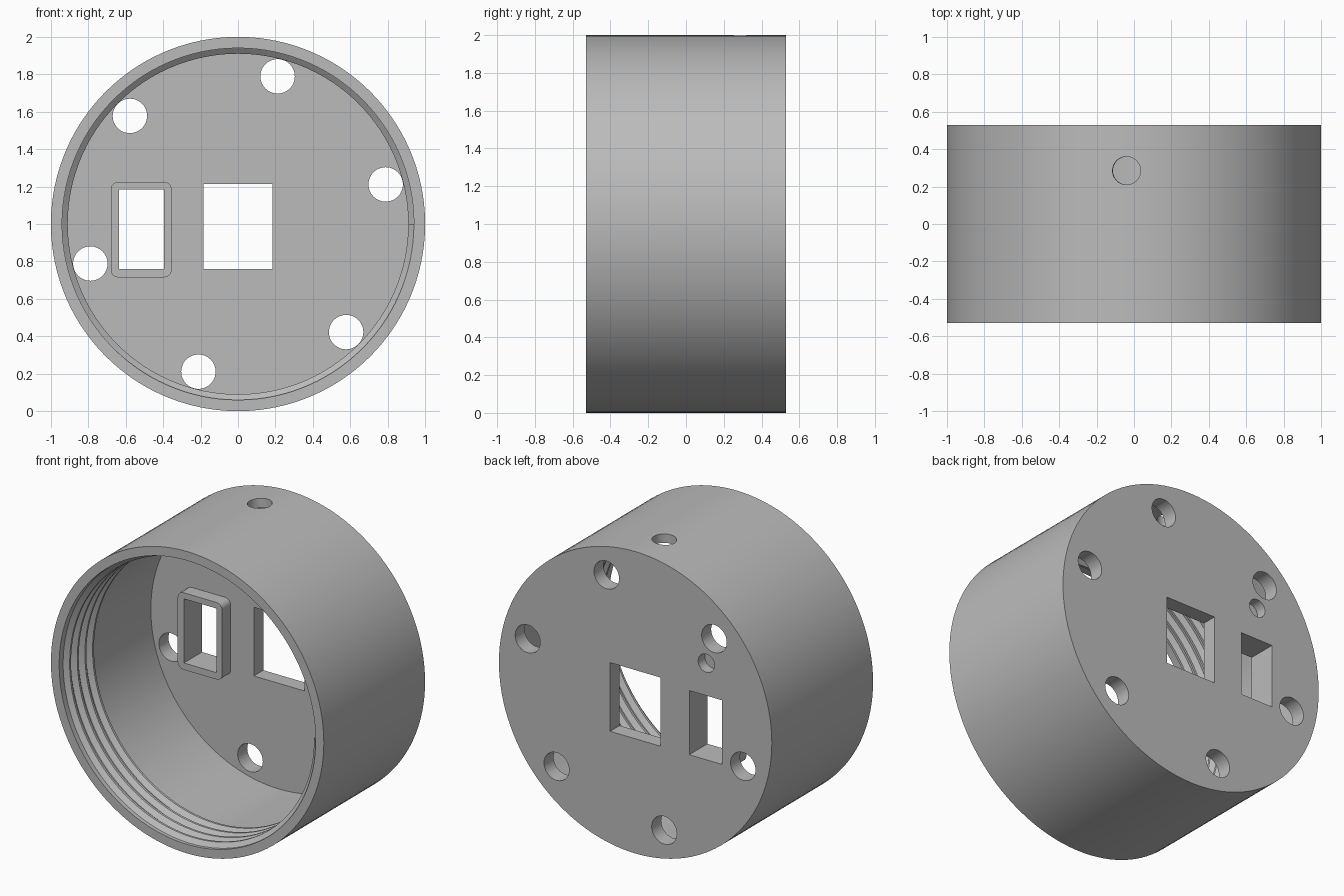
import bpy, bmesh, math
from mathutils import Matrix, Vector

cube = bpy.data.objects.get("Cube")
if cube:
    bpy.data.objects.remove(cube, do_unlink=True)

SEG = 120
FRONT, BACK, PLATE = -0.53, 0.53, 0.43   # depths of rim, back face and plate inner face
MID = 1.0                                # height of the axis
R_OUT, R_IN, R_CREST = 1.0, 0.94, 0.91

grey = bpy.data.materials.new("grey plastic")
grey.use_nodes = True
GREY = (0.5, 0.5, 0.5, 1)
grey.diffuse_color = GREY
grey.node_tree.nodes["Principled BSDF"].inputs["Base Color"].default_value = GREY


def add_object(name, bm):
    bmesh.ops.recalc_face_normals(bm, faces=bm.faces[:])
    mesh = bpy.data.meshes.new(name)
    bm.to_mesh(mesh)
    bm.free()
    mesh.materials.append(grey)
    obj = bpy.data.objects.new(name, mesh)
    bpy.context.collection.objects.link(obj)
    return obj


def cylinder(name, centre, axis, radius, length):
    bm = bmesh.new()
    turn = Vector((0, 0, 1)).rotation_difference(Vector(axis)).to_matrix().to_4x4()
    bmesh.ops.create_cone(bm, cap_ends=True, segments=48, radius1=radius, radius2=radius,
                          depth=length, matrix=Matrix.Translation(centre) @ turn)
    return add_object(name, bm)


def box(name, x0, x1, y0, y1, z0, z1, corner=0):
    bm = bmesh.new()
    size = Matrix.Diagonal((x1 - x0, y1 - y0, z1 - z0, 1))
    place = Matrix.Translation(((x0 + x1) / 2, (y0 + y1) / 2, (z0 + z1) / 2))
    bmesh.ops.create_cube(bm, size=1, matrix=place @ size)
    if corner:   # round the edges that run front to back
        edges = [e for e in bm.edges if abs(e.verts[0].co.y - e.verts[1].co.y) > 0.01]
        bmesh.ops.bevel(bm, geom=edges, offset=corner, segments=6, profile=0.5, affect='EDGES')
    return add_object(name, bm)


def activate(obj):
    bpy.ops.object.select_all(action='DESELECT')
    obj.select_set(True)
    bpy.context.view_layer.objects.active = obj


def cut(obj, cutter):
    cutter.hide_render = True
    activate(obj)
    mod = obj.modifiers.new("cut", 'BOOLEAN')
    mod.operation, mod.solver, mod.object = 'DIFFERENCE', 'EXACT', cutter
    bpy.ops.object.modifier_apply(modifier=mod.name)


def smooth(obj):
    activate(obj)
    bpy.ops.object.shade_smooth_by_angle(angle=math.radians(25))


# Round cup, open at the front: turned profile of (radius, depth)
bm = bmesh.new()
profile = [(0, BACK), (R_OUT, BACK), (R_OUT, FRONT), (R_IN, FRONT), (R_IN, PLATE), (0, PLATE)]
verts = [bm.verts.new((r, y, MID)) for r, y in profile]
edges = [bm.edges.new(pair) for pair in zip(verts, verts[1:])]
bmesh.ops.spin(bm, geom=verts + edges, cent=(0, 0, MID), axis=(0, 1, 0),
               angle=math.tau, steps=SEG)
bmesh.ops.remove_doubles(bm, verts=bm.verts[:], dist=1e-4)
cup = add_object("cup_body", bm)

# Raised frame around the slot, inside the cup
frame = box("slot_frame", -0.68, -0.355, 0.34, PLATE + 0.02, 0.715, 1.225, corner=0.04)

# Openings
cutters = []
for i in range(6):
    a = math.radians(75 + 60 * i)
    c = (0.817 * math.cos(a), 0.48, MID + 0.817 * math.sin(a))
    cutters.append(cylinder("screw_hole_cutter", c, (0, 1, 0), 0.092, 0.2))
cutters.append(box("window_cutter", -0.185, 0.185, 0.38, 0.6, 0.76, 1.215))
side = Vector((-0.04, 0, 1)).normalized()
cutters.append(cylinder("side_hole_cutter", Vector((0, 0.285, MID)) + side, side, 0.075, 0.3))
cutters.append(cylinder("blind_hole_cutter", (-0.52, BACK, 1.4), (0, 1, 0), 0.06, 0.14))
slot = box("slot_cutter", -0.635, -0.395, 0.2, 0.6, 0.76, 1.185)
cutters.append(slot)
for c in cutters:
    cut(cup, c)
cut(frame, slot)
for c in cutters:
    bpy.data.objects.remove(c, do_unlink=True)

# Helical thread ridge on the inner wall near the rim
PITCH, TURNS = 0.08, 4
ridge = [(R_IN + 0.01, 0), (R_IN, 0), (R_CREST, 0.025), (R_CREST, 0.04),
         (R_IN, 0.065), (R_IN + 0.01, 0.065)]
bm = bmesh.new()
rings = []
for i in range(SEG * TURNS + 1):
    a = -math.tau * i / SEG
    y = FRONT + 0.002 + PITCH * i / SEG
    rings.append([bm.verts.new((r * math.cos(a), y + d, MID + r * math.sin(a)))
                  for r, d in ridge])
n = len(ridge)
for p, q in zip(rings, rings[1:]):
    for k in range(n):
        bm.faces.new((p[k], p[(k + 1) % n], q[(k + 1) % n], q[k]))
bm.faces.new(rings[0])
bm.faces.new(rings[-1])
thread = add_object("inner_thread", bm)

for obj in (cup, frame, thread):
    smooth(obj)
